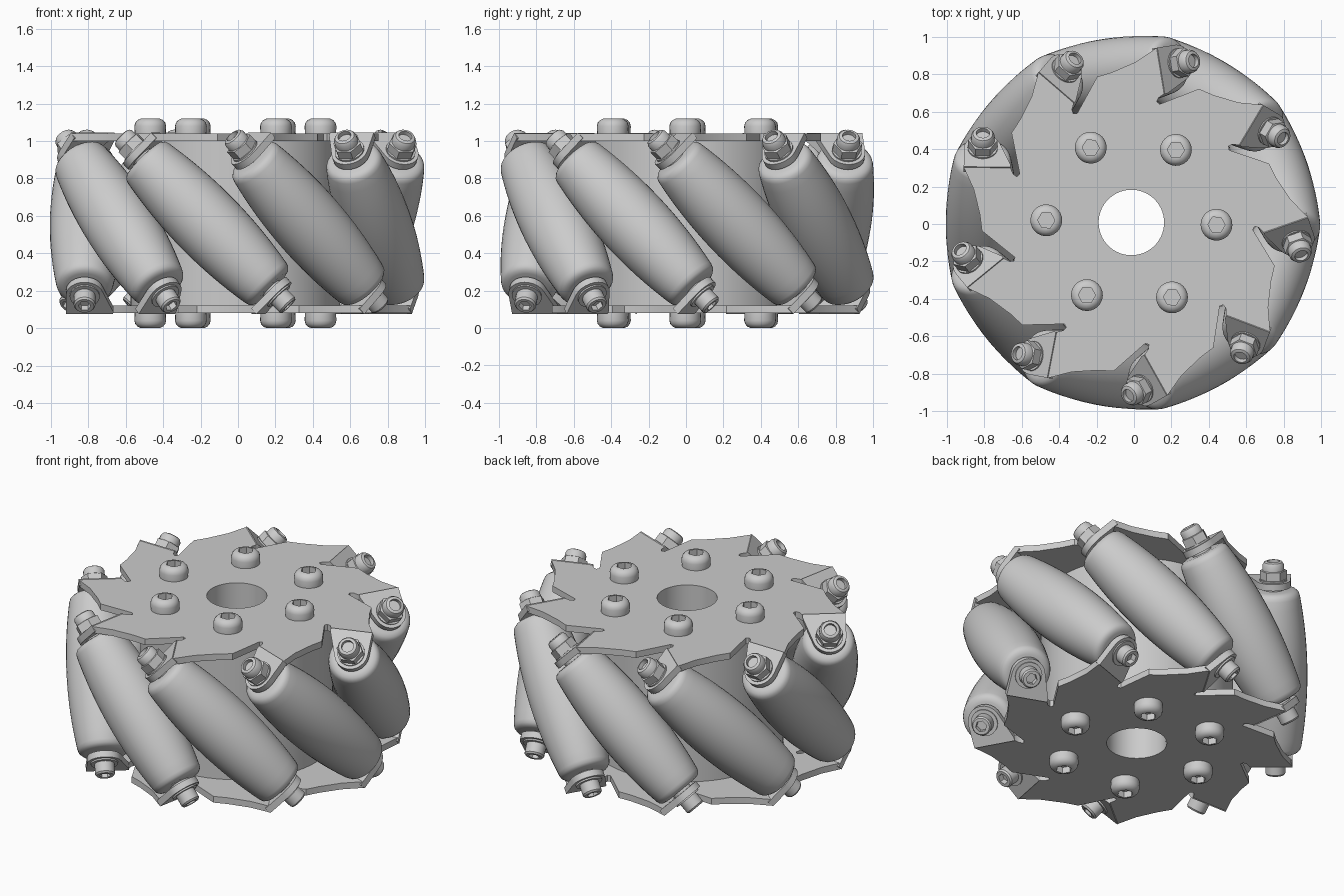
import bpy, bmesh, math
from mathutils import Matrix, Vector

if "Cube" in bpy.data.objects:
    bpy.data.objects.remove(bpy.data.objects["Cube"], do_unlink=True)

metal = bpy.data.materials.new("grey metal")
GREY = (0.6, 0.6, 0.6, 1)
metal.diffuse_color = GREY
metal.use_nodes = True
metal.node_tree.nodes["Principled BSDF"].inputs["Base Color"].default_value = GREY

COUNT = 9
FIRST_ANGLE = math.radians(19.2)
AXIS_R = 0.8            # distance of the roller axes from the wheel axis
WHEEL = Matrix.Translation((-0.014, 0.008, 0.56))
FLIP = Matrix.Rotation(math.pi, 4, "X")


def spin(angle):
    return Matrix.Rotation(angle, 4, "Z")


def to_mesh(name, bm):
    """Smooth the faces, keep hard edges sharp, and return a mesh."""
    bmesh.ops.recalc_face_normals(bm, faces=bm.faces)
    for f in bm.faces:
        f.smooth = True
    for e in bm.edges:
        e.smooth = len(e.link_faces) == 2 and e.calc_face_angle() < math.radians(32)
    mesh = bpy.data.meshes.new(name)
    bm.to_mesh(mesh)
    bm.free()
    mesh.materials.append(metal)
    return mesh


def place(name, mesh, matrix):
    ob = bpy.data.objects.new(name, mesh)
    bpy.context.collection.objects.link(ob)
    ob.matrix_world = matrix


def lathe(name, profile, segments=24, closed=False):
    """Revolve (height, radius[, 'hex']) rings around z."""
    bm = bmesh.new()
    rings = []
    for z, r, *hexagon in profile:
        ring = []
        for i in range(segments):
            a = math.tau * i / segments
            k = r
            if hexagon:
                k *= math.cos(math.pi / 6) / math.cos(a % (math.pi / 3) - math.pi / 6)
            ring.append(bm.verts.new((k * math.cos(a), k * math.sin(a), z)))
        rings.append(ring)
    pairs = list(zip(rings, rings[1:]))
    if closed:
        pairs.append((rings[-1], rings[0]))
    else:
        bm.faces.new(rings[0])
        bm.faces.new(rings[-1])
    for low, high in pairs:
        for i in range(segments):
            j = (i + 1) % segments
            bm.faces.new((low[i], low[j], high[j], high[i]))
    return to_mesh(name, bm)


def sheet(name, loops, z0, z1):
    """Flat sheet between z0 and z1; the loops after the first are holes."""
    bm = bmesh.new()
    edges = []
    for loop in loops:
        vs = [bm.verts.new((x, y, z0)) for x, y in loop]
        edges += [bm.edges.new((v, vs[(i + 1) % len(vs)])) for i, v in enumerate(vs)]
    bmesh.ops.triangle_fill(bm, edges=edges, use_beauty=True, normal=(0, 0, 1))
    bmesh.ops.dissolve_limit(bm, angle_limit=0.01, verts=bm.verts, edges=bm.edges)
    new = bmesh.ops.extrude_face_region(bm, geom=bm.faces[:])["geom"]
    bmesh.ops.translate(bm, vec=(0, 0, z1 - z0),
                        verts=[g for g in new if isinstance(g, bmesh.types.BMVert)])
    return to_mesh(name, bm)


# Side plates: one swept tooth with a slot, repeated around the rim
def polar(r, degrees):
    a = math.radians(degrees)
    return Vector((r * math.cos(a), r * math.sin(a)))


tooth = [Vector(p) for p in ((0.6, -0.25), (0.615, -0.237), (0.635, -0.25),
                             (0.65, -0.282), (0.9, -0.282))]
tooth += [polar(0.86, -11), polar(0.81, -2), polar(0.8, 4)]
outline = []
for k in range(COUNT):
    turn = Matrix.Rotation(math.tau * k / COUNT, 2)
    outline += [turn @ p for p in tooth]
bore = [polar(0.175, 360 * i / 48) for i in range(48)]
plate = sheet("plate", [outline, bore], 0.44, 0.48)
place("top_plate", plate, WHEEL @ spin(FIRST_ANGLE))
place("bottom_plate", plate, WHEEL @ spin(FIRST_ANGLE) @ FLIP)

# Hub drum with its bore
hub = lathe("hub", [(-0.44, 0.175), (-0.44, 0.56), (0.44, 0.56), (0.44, 0.175)], 64, True)
place("hub", hub, WHEEL)

# Button-head bolts with hex sockets on both plates
bolt = lathe("plate_bolt", [(0.475, 0.083), (0.52, 0.085), (0.538, 0.08), (0.552, 0.068),
                            (0.56, 0.05), (0.56, 0.046, "hex"), (0.52, 0.046, "hex")])
for k in range(6):
    at = spin(math.radians(60 * k - 1.5)) @ Matrix.Translation((0.455, 0, 0))
    place("top_bolt", bolt, WHEEL @ at)
    place("bottom_bolt", bolt, WHEEL @ at @ FLIP)

# Barrel roller with rounded ends
END = [(0.47, 0.147), (0.484, 0.132), (0.49, 0.11)]
barrel = [(s, 0.192 - 0.19 * s * s) for s in (0.45 * i / 8 for i in range(-8, 9))]
roller = lathe("roller", [(-s, r) for s, r in reversed(END)] + barrel + END, 40)
axle = lathe("axle", [(-0.55, 0.06), (0.55, 0.06)])

# Bent mounting tab, square to the roller axis
rounded = [polar(0.1, -165 + 15 * i) for i in range(12)]
tab = sheet("tab", [[(-0.15, 0.14), (-0.15, 0.12), *rounded, (0.1, 0.12), (0.1, 0.14)]],
            0.505, 0.545)

# Lock nut, washer and socket screw for the axles
washer = lathe("washer", [(0.54, 0.08), (0.554, 0.08)])
nut = lathe("lock_nut", [(0.55, 0.078, "hex"), (0.605, 0.078, "hex"), (0.608, 0.063),
                         (0.64, 0.062), (0.655, 0.053), (0.66, 0.042), (0.66, 0.036),
                         (0.635, 0.036)])
head = lathe("screw_head", [(0.55, 0.058), (0.615, 0.058), (0.625, 0.05),
                            (0.625, 0.034, "hex"), (0.59, 0.034, "hex")])

for k in range(COUNT):
    m = (WHEEL @ spin(FIRST_ANGLE + math.tau * k / COUNT)
         @ Matrix.Translation((AXIS_R, 0, 0)) @ Matrix.Rotation(math.pi / 4, 4, "X"))
    place("roller", roller, m)
    place("axle", axle, m)
    place("lock_nut", nut, m)
    place("screw_head", head, m @ FLIP)
    for side, end in (("top", m), ("bottom", m @ FLIP)):
        place(side + "_tab", tab, end)
        place(side + "_washer", washer, end)
